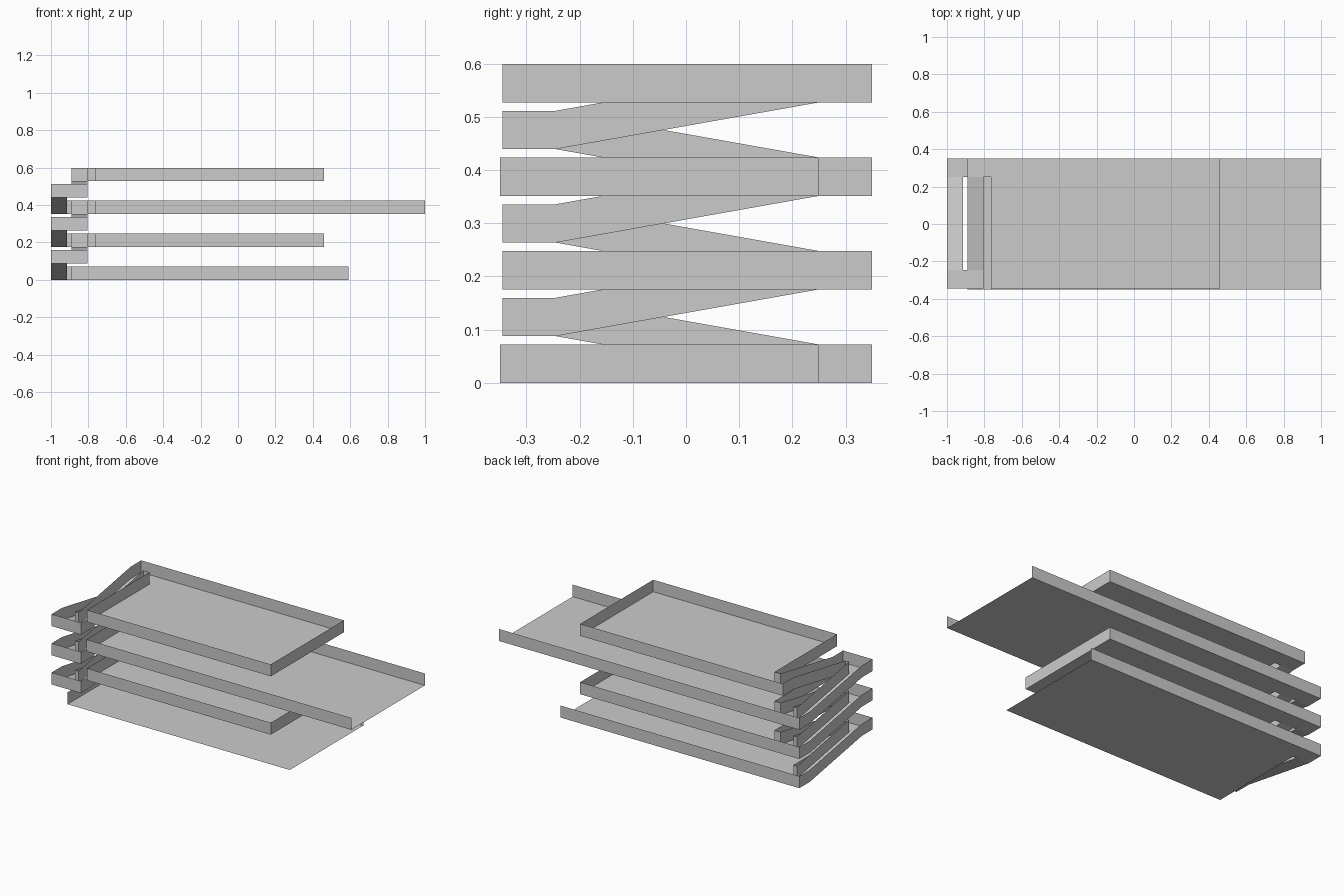
import bpy

if "Cube" in bpy.data.objects:
    bpy.data.objects.remove(bpy.data.objects["Cube"])

STEP, WALL = 0.1757, 0.072           # storey height, parapet height
BACK, BAY = 0.35, 0.25               # back edge, front of the rear link strip
LAND_F, LAND_B = -0.345, -0.245      # landing front and back
OUT_L, OUT_R = -1.0, -0.915          # outer (first) ramp
IN_L, IN_R = -0.89, -0.805           # inner (second) ramp
DECK_L = -0.765


class Sheet:
    """Collects thin floor and parapet panels into one object."""
    def __init__(self, name):
        self.name, self.v, self.f = name, [], []

    def quad(self, *pts):
        n = len(self.v)
        self.v += pts
        self.f.append(tuple(range(n, n + 4)))

    def floor(self, x0, x1, y0, y1, z0, z1=None):
        z1 = z0 if z1 is None else z1
        self.quad((x0, y0, z0), (x1, y0, z0), (x1, y1, z1), (x0, y1, z1))

    def wall(self, *path):
        for a, b in zip(path, path[1:]):
            self.quad(a, b, (*b[:2], b[2] + WALL), (*a[:2], a[2] + WALL))

    def finish(self):
        me = bpy.data.meshes.new(self.name)
        me.from_pydata(self.v, [], self.f)
        me.update()
        bpy.context.collection.objects.link(bpy.data.objects.new(self.name, me))


# right end, front edge, main deck left edge, link strip left edge, front/right walls
decks = [
    (0.59, -0.35, IN_L, OUT_L, False, False),
    (0.46, -0.345, DECK_L, OUT_L, True, True),
    (1.00, -0.35, DECK_L, OUT_L, True, False),
    (0.46, -0.345, DECK_L, IN_L, True, True),
]
for i, (xr, yf, xl, sl, front, right) in enumerate(decks):
    z = i * STEP
    d = Sheet(f"parking_deck_{i}")
    d.floor(xl, xr, yf, BACK, z)
    d.floor(sl, xl, BAY, BACK, z)
    # parapets: rear and link strip end, left side, front, right end
    d.wall((xr, BACK, z), (sl, BACK, z), (sl, BAY, z))
    d.wall((xl, BAY, z), (xl, yf, z))
    if front:
        d.wall((xl, yf, z), (xr, yf, z))
    if right:
        d.wall((xr, yf, z), (xr, BACK, z))
    # short parapets beside the ramp openings
    if sl == OUT_L:
        d.wall((OUT_R, BAY, z), (IN_L, BAY, z))
    if i:
        d.wall((IN_R, BAY, z), (DECK_L, BAY, z))
    d.finish()

for i in range(3):
    z0, zm, z1 = i * STEP, (i + 0.5) * STEP, (i + 1) * STEP
    # switchback: outer ramp up to the landing, inner ramp up to the next deck
    r = Sheet(f"switchback_ramp_{i}")
    r.floor(OUT_L, OUT_R, LAND_B, BAY, zm, z0)
    r.floor(OUT_L, IN_R, LAND_F, LAND_B, zm)
    r.floor(IN_L, IN_R, LAND_B, BAY, zm, z1)
    # outer parapet runs all the way round, inner parapet follows the gap
    r.wall((OUT_L, BAY, z0), (OUT_L, LAND_B, zm), (OUT_L, LAND_F, zm),
           (IN_R, LAND_F, zm), (IN_R, LAND_B, zm), (IN_R, BAY, z1))
    r.wall((OUT_R, BAY, z0), (OUT_R, LAND_B, zm), (IN_L, LAND_B, zm), (IN_L, BAY, z1))
    r.finish()
